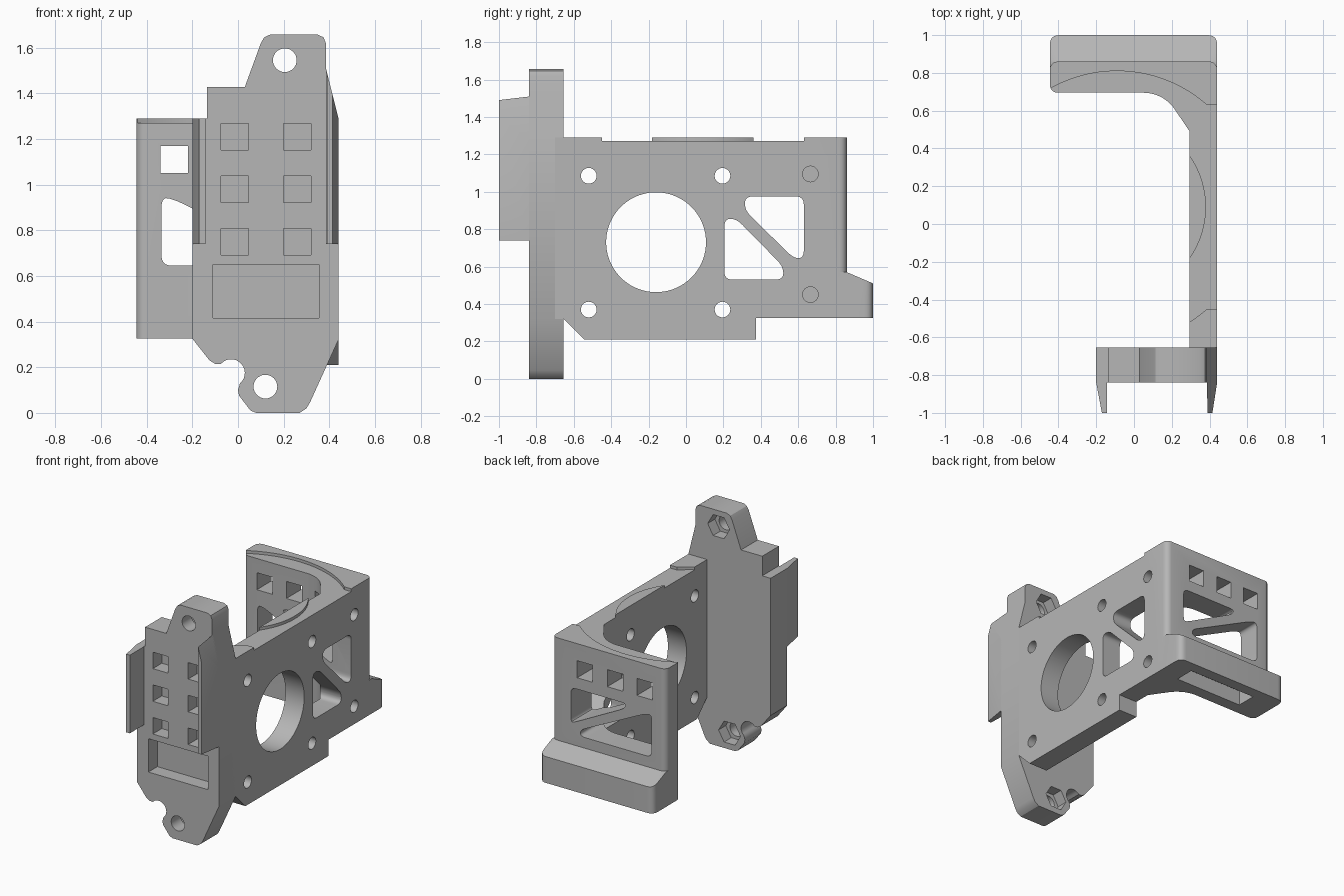
import bpy, bmesh
from math import cos, sin, radians
from mathutils import Vector

if "Cube" in bpy.data.objects:
    bpy.data.objects.remove(bpy.data.objects["Cube"])

GREY = (0.47, 0.47, 0.47, 1)
grey = bpy.data.materials.new("plain grey")
grey.use_nodes = True
grey.diffuse_color = GREY
grey.node_tree.nodes["Principled BSDF"].inputs["Base Color"].default_value = GREY


def prism(name, pts, axis, lo, hi):
    """Extrude a 2D outline along an axis; x takes (y,z), y takes (x,z), z takes (x,y)."""
    place = {"x": lambda p, d: (d, p[0], p[1]),
             "y": lambda p, d: (p[0], d, p[1]),
             "z": lambda p, d: (p[0], p[1], d)}[axis]
    bm = bmesh.new()
    a = [bm.verts.new(place(p, lo)) for p in pts]
    b = [bm.verts.new(place(p, hi)) for p in pts]
    bm.faces.new(a)
    bm.faces.new(b[::-1])
    for i in range(len(pts)):
        j = (i + 1) % len(pts)
        bm.faces.new((a[i], b[i], b[j], a[j]))
    bmesh.ops.recalc_face_normals(bm, faces=bm.faces)
    me = bpy.data.meshes.new(name)
    bm.to_mesh(me)
    bm.free()
    me.materials.append(grey)
    ob = bpy.data.objects.new(name, me)
    bpy.context.collection.objects.link(ob)
    return ob


def rect(a0, a1, b0, b1):
    return [(a0, b0), (a1, b0), (a1, b1), (a0, b1)]


def arc(cx, cy, r, start=0, end=360, n=48):
    full = end - start == 360
    return [(cx + r * cos(radians(start + (end - start) * i / (n if full else n - 1))),
             cy + r * sin(radians(start + (end - start) * i / (n if full else n - 1))))
            for i in range(n)]


def rounded(pts, r, steps=6):
    """Round every corner of an outline."""
    out = []
    for i, p in enumerate(pts):
        p, q, s = Vector(p), Vector(pts[i - 1]), Vector(pts[(i + 1) % len(pts)])
        a = p + (q - p).normalized() * min(r, (q - p).length * 0.48)
        b = p + (s - p).normalized() * min(r, (s - p).length * 0.48)
        for k in range(steps + 1):
            t = k / steps
            out.append(tuple(a * (1 - t) ** 2 + p * 2 * t * (1 - t) + b * t * t))
    return out


def combine(ob, tool, op="DIFFERENCE"):
    mod = ob.modifiers.new("combine", "BOOLEAN")
    mod.operation, mod.solver, mod.object = op, "EXACT", tool
    bpy.context.view_layer.objects.active = ob
    bpy.ops.object.modifier_apply(modifier=mod.name)
    bpy.data.objects.remove(tool)


def cut(ob, pts, axis, lo, hi):
    combine(ob, prism("cutter", pts, axis, lo, hi))


# Bracket frame: side wall and back wall with a filleted inner corner
outline = [(0.295, -0.70), (0.44, -0.70)]
outline += arc(0.40, 0.82, 0.04, 0, 90, 6)
outline += arc(-0.405, 0.82, 0.04, 90, 180, 6)
outline += arc(-0.405, 0.735, 0.04, 180, 270, 6)
outline += arc(0.05, 0.495, 0.20, 90, 36, 10)
outline += [(0.295, 0.49)]
frame = prism("bracket_frame", outline, "z", 0.21, 1.29)
cut(frame, rect(0.375, 1.2, 0.0, 0.325), "x", -1, 1)
cut(frame, [(-0.8, 0.1), (-0.545, 0.1), (-0.545, 0.21), (-0.655, 0.32), (-0.8, 0.32)], "x", -1, 1)

# Sloped ledge along the foot of the back wall
ledge = prism("back_ledge", rounded(rect(-0.445, 0.44, 0.695, 1.0), 0.05), "z", 0.325, 0.57)
cut(ledge, [(1.1, 0.467), (1.1, 0.7), (0.86, 0.7), (0.86, 0.57)], "x", -1, 1)
# keep the inner corner fillet flush with the wall
combine(frame, ledge, "UNION")
cut(frame, rect(-0.25, 0.28, 0.78, 0.92), "z", 0.2, 0.43)

# Shallow ring-shaped relief in the top edge
ring = arc(-0.09, 0.09, 0.72, -65, 140, 64) + arc(-0.09, 0.09, 0.471, 140, -65, 64)
cut(frame, ring, "z", 1.27, 1.4)
cut(frame, rect(0.38, 0.6, -0.45, 0.63), "z", 1.27, 1.4)

# Side wall openings: large bore, four screw holes, two blind holes, two windows
cut(frame, arc(-0.16, 0.73, 0.267, n=72), "x", 0.1, 0.6)
for y in (-0.52, 0.195):
    for z in (0.37, 1.085):
        cut(frame, arc(y, z, 0.042, n=24), "x", 0.1, 0.6)
for z in (0.45, 1.095):
    cut(frame, arc(0.665, z, 0.042, n=24), "x", 0.28, 0.6)
side_windows = [
    [(0.315, 0.975), (0.63, 0.975), (0.63, 0.645), (0.575, 0.645), (0.315, 0.90)],
    [(0.205, 0.53), (0.205, 0.855), (0.27, 0.855), (0.52, 0.60), (0.52, 0.53)]]
for w in side_windows:
    cut(frame, rounded(w, 0.045), "x", 0.1, 0.6)

# Back wall openings: three squares over two slanted windows
for x in (-0.28, -0.05, 0.185):
    cut(frame, rect(x - 0.06, x + 0.06, 1.05, 1.17), "y", 0.5, 1.2)
back_windows = [
    [(0.295, 0.97), (-0.14, 0.97), (-0.12, 0.93), (0.27, 0.73), (0.295, 0.73)],
    [(-0.335, 0.645), (-0.335, 0.945), (-0.28, 0.935), (0.22, 0.69), (0.22, 0.645)]]
for w in back_windows:
    cut(frame, rounded(w, 0.045), "y", 0.5, 1.2)

# Front plate with a lug at each end and a round notch near the bottom
plate_outline = [(0.08, 0.0), (0.27, 0.0), (0.30, 0.02), (0.315, 0.045), (0.44, 0.32),
                 (0.44, 1.29), (0.385, 1.51), (0.385, 1.62), (0.375, 1.645), (0.35, 1.657),
                 (0.14, 1.657), (0.115, 1.645), (0.10, 1.62), (0.03, 1.428),
                 (-0.135, 1.428), (-0.135, 1.29), (-0.2, 1.29), (-0.2, 0.325),
                 (-0.125, 0.23), (-0.10, 0.215), (-0.075, 0.215)]
plate_outline += arc(-0.03, 0.175, 0.06, 120, -50, 14)
plate_outline += [(0.0, 0.10), (0.005, 0.075), (0.055, 0.01)]
plate = prism("front_plate", plate_outline, "y", -0.84, -0.655)

# Bolt holes with hexagonal nut pockets behind
for x, z in ((0.205, 1.545), (0.12, 0.115)):
    cut(plate, arc(x, z, 0.052, n=32), "y", -1.1, -0.4)
    cut(plate, arc(x, z, 0.085, n=6), "y", -0.735, -0.4)

# Square pockets and the wide pocket in the front
for x in (-0.015, 0.26):
    for z in (0.75, 0.98, 1.21):
        cut(plate, rect(x - 0.06, x + 0.06, z - 0.058, z + 0.058), "y", -1.1, -0.74)
cut(plate, rect(-0.11, 0.355, 0.415, 0.65), "y", -1.1, -0.74)

# Tapered guide flanges standing forward from both edges
left = prism("left_flange", [(0.385, -0.83), (0.39, -1.0), (0.415, -1.0), (0.44, -0.84), (0.44, -0.83)],
             "z", 0.74, 1.51)
cut(left, [(0.44, 1.29), (0.385, 1.51), (0.385, 1.6), (0.6, 1.6), (0.6, 1.29)], "y", -1.1, -0.6)
right = prism("right_flange", [(-0.2, -0.83), (-0.2, -0.84), (-0.17, -1.0), (-0.142, -1.0), (-0.142, -0.83)],
              "z", 0.74, 1.29)

# Smooth the curved faces, keep edges sharp
for ob in (frame, plate, left, right):
    bpy.ops.object.select_all(action="DESELECT")
    ob.select_set(True)
    bpy.context.view_layer.objects.active = ob
    bpy.ops.object.shade_smooth_by_angle(angle=radians(30))
